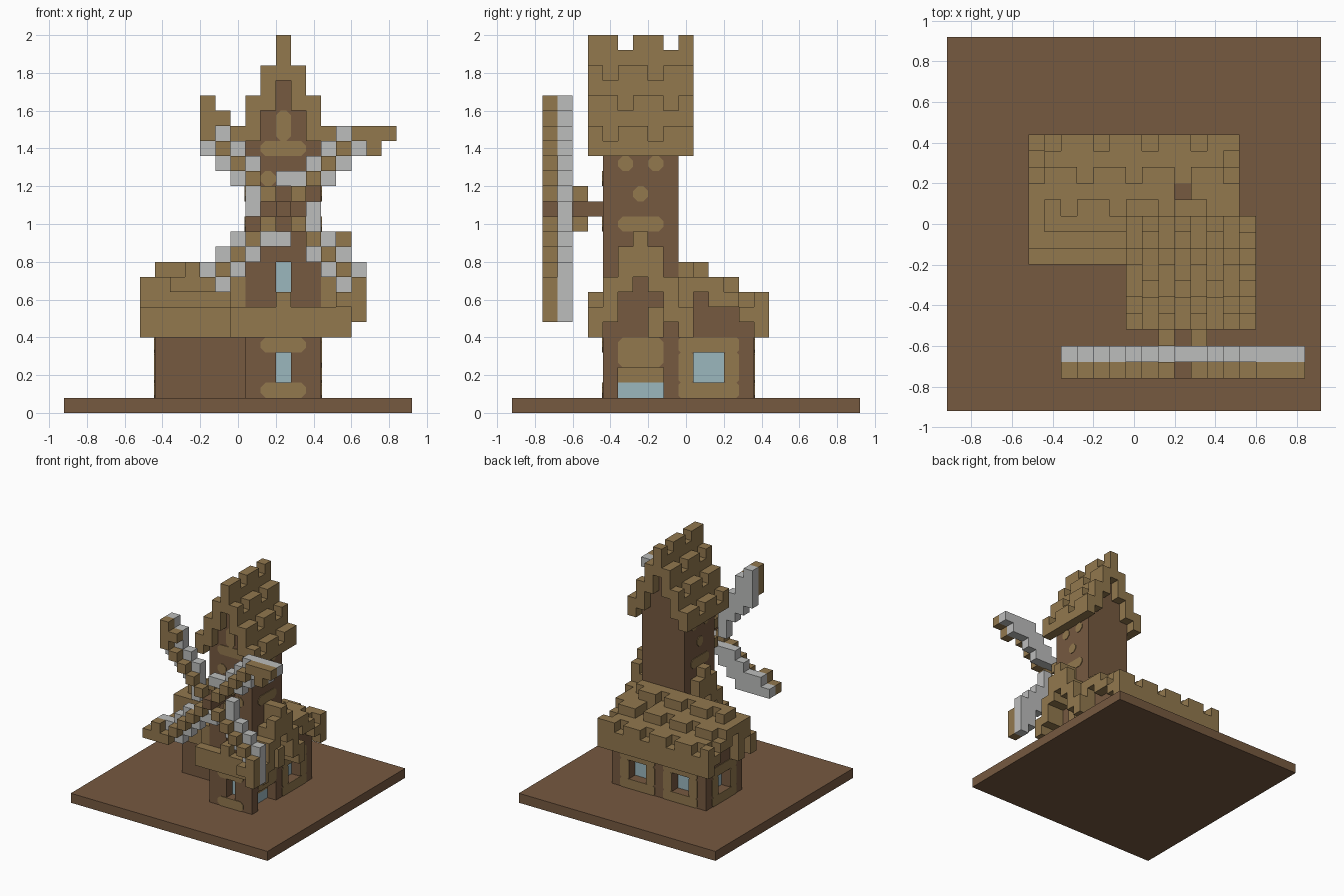
import bpy, bmesh
from mathutils import Vector

S = 0.08  # edge of one building block

cube = bpy.data.objects.get("Cube")
if cube:
    bpy.data.objects.remove(cube, do_unlink=True)


def material(name, rgb):
    m = bpy.data.materials.new(name)
    m.use_nodes = True
    m.diffuse_color = (*rgb, 1)
    m.node_tree.nodes["Principled BSDF"].inputs["Base Color"].default_value = (*rgb, 1)
    return m


BROWN = material("dark brown wood", (0.181, 0.100, 0.051))
TAN = material("tan wood", (0.287, 0.188, 0.076))
GREY = material("sail grey", (0.503, 0.508, 0.503))
GLASS = material("pale blue glass", (0.328, 0.474, 0.515))


def finish(name, bm, mat):
    bmesh.ops.remove_doubles(bm, verts=bm.verts, dist=1e-5)
    mesh = bpy.data.meshes.new(name)
    bm.to_mesh(mesh)
    bm.free()
    mesh.materials.append(mat)
    bpy.context.collection.objects.link(bpy.data.objects.new(name, mesh))


def block(x, y, z):
    """Set of cells in inclusive index ranges; a single int is one cell."""
    rx, ry, rz = [range(r[0], r[1] + 1) if isinstance(r, tuple) else (r,) for r in (x, y, z)]
    return {(i, j, k) for i in rx for j in ry for k in rz}


def build(name, cells, mat):
    """Mesh the outer faces of a set of cells."""
    bm = bmesh.new()
    for c in cells:
        mid = Vector((c[0], c[1], c[2] + 0.5)) * S
        for a in range(3):
            for s in (-1, 1):
                n = list(c)
                n[a] += s
                if tuple(n) in cells:
                    continue
                d, u, v = Vector(), Vector(), Vector()
                d[a], u[(a + 1) % 3], v[(a + 2) % 3] = s * S / 2, S / 2, S / 2
                ring = [-u - v, u - v, u + v, v - u][::s]
                bm.faces.new([bm.verts.new(mid + d + r) for r in ring])
    finish(name, bm, mat)


def plates(name, axis, sign, wall, rects, cut=0.025):
    """Thin eight-sided timber plates on the wall whose outer cell is given."""
    bm = bmesh.new()
    p = (wall + sign * 0.5) * S
    for u0, u1, v0, v1 in rects:
        a, b, c, d = (u0 - 0.5) * S, (u1 + 0.5) * S, v0 * S, (v1 + 1) * S
        outline = [(a + cut, c), (b - cut, c), (b, c + cut), (b, d - cut),
                   (b - cut, d), (a + cut, d), (a, d - cut), (a, c + cut)]
        rings = []
        for q in (p, p + sign * 0.005):
            rings.append([bm.verts.new((q, u, v) if axis == "x" else (u, q, v)) for u, v in outline])
        bm.faces.new(rings[1])
        for n in range(8):
            m = (n + 1) % 8
            bm.faces.new((rings[0][n], rings[0][m], rings[1][m], rings[1][n]))
    bmesh.ops.recalc_face_normals(bm, faces=bm.faces)
    finish(name, bm, TAN)


def frame(u0, u1):
    """Plates round a window two cells high."""
    return [(u0, u1, 1, 1), (u0, u1, 4, 4), (u0, u0, 2, 3), (u1, u1, 2, 3)]


# Ground slab
build("base", block((-11, 11), (-11, 11), 0), BROWN)

# House and tower bodies
house = block((-5, 5), (-1, 4), (1, 6)) | block((-5, 5), (0, 2), 7)
tower = block((1, 5), (-5, -1), (1, 16))
house -= tower

# Window openings, with glass one cell behind the wall
openings, panes = set(), set()
for x in (-5, 5):
    openings |= block(x, (1, 2), (2, 3))
    panes |= block(x - (1 if x > 0 else -1), (1, 2), (2, 3))
for x in ((-3, -2), (2, 3)):
    openings |= block(x, 4, (2, 3))
    panes |= block(x, 3, (2, 3))
for z in ((2, 3), (8, 9)):
    openings |= block(3, -5, z)
    panes |= block(3, -4, z)

# Low trough opening in the tower side
openings |= block(5, (-4, -2), (1, 2))
trough = block(4, (-4, -2), 1)
shelf = block(4, (-4, -2), 2) - panes

house -= openings | panes
tower -= openings | panes | trough | shelf
build("house_walls", house, BROWN)
build("window_panes", panes, GLASS)
build("trough_water", trough, GLASS)
build("trough_shelf", shelf, TAN)

# House roof: shingled courses of varying height
house_roof = set()
tops = {-2: 6, -1: 8, 0: 9, 1: 9, 2: 8, 3: 8, 4: 7, 5: 7}
for j, top in tops.items():
    for i in range(-6, 7):
        t = top
        if j in (1, 3, 5) and (i + j) % 3 == 0:
            t -= 1
        if abs(i) == 6 and j in (0, 1, 4):
            t = min(t, top - 1)
        low = 5 if j in (-2, 0, 5) or abs(i) < 6 else top - 1
        house_roof |= block(i, j, (low, max(t, low)))
house_roof -= house | tower | block(3, 2, (8, 9))
build("house_roof", house_roof, TAN)

# Skirt roof: front eave and a cross gable on the tower sides
skirt = block((0, 7), -6, (5, 6)) | block(3, -6, 7)
gable = {0: (9, 11), 1: (8, 10), 2: (6, 8), 3: (5, 6)}
for d, (low, top) in gable.items():
    for j in {-3 - d, -3 + d}:
        for i in (0, 6, 7):
            t = top - 1 if i == 6 and d % 2 else top
            skirt |= block(i, j, (low, t))
skirt -= house_roof | house | tower
build("skirt_roof", skirt, TAN)

# Tower cap: steep shingled roof with brown gable walls inside
cap = set()
courses = {0: (22, 24), 1: (20, 22), 2: (18, 20), 3: (17, 18)}
for d, (low, top) in courses.items():
    for i in {3 - d, 3 + d}:
        for j in range(-6, 1):
            notch = (j + 4 + d % 2) % 3 == 0
            cap |= block(i, j, (low, top - notch))
        if low > 17:
            tower |= block(i, (-5, -1), (17, low - 1))
build("tower_walls", tower, BROWN)
build("tower_cap_roof", cap, TAN)

# Timber plates on the walls
plates("tower_front_timbers", "y", -1, -5,
       [(2, 4, 1, 1), (2, 4, 4, 4), (2, 2, 12, 12), (4, 4, 12, 12),
        (2, 2, 15, 15), (4, 4, 15, 15), (2, 4, 17, 17), (3, 3, 18, 19)])
side_timbers = [(-4, -4, 16, 16), (-2, -2, 16, 16), (-3, -3, 14, 14), (-4, -2, 12, 12)]
plates("tower_left_timbers", "x", 1, 5, side_timbers + [(-4, -2, 3, 4)])
plates("tower_right_timbers", "x", -1, 1, side_timbers)
for name, sign in (("left", 1), ("right", -1)):
    plates(f"house_{name}_window_frame", "x", sign, 5 * sign, frame(0, 3), 0.012)
plates("house_back_window_frames", "y", 1, 4, frame(-4, -1) + frame(1, 4), 0.012)

# Sails: one arm in steps from the hub, turned four times
spars = [(1, 1), (2, 2), (3, 3), (4, 4), (5, 5), (6, 5), (7, 5), (6, 4)]
cloth = spars[1:] + [(0, 2), (1, 2), (2, 3), (3, 2), (3, 4), (4, 3), (4, 5), (5, 4)]


def turned(arm, y):
    cells = set()
    for i, k in arm:
        for _ in range(4):
            i, k = -k, i
            cells.add((3 + i, y, 13 + k))
    return cells


build("sail_spars", turned(spars, -9), TAN)
build("sail_cloth", turned(cloth, -8), GREY)
build("sail_hub", turned([(1, 1)], -7), TAN)
build("sail_axle", block(3, (-9, -6), 13), BROWN)
